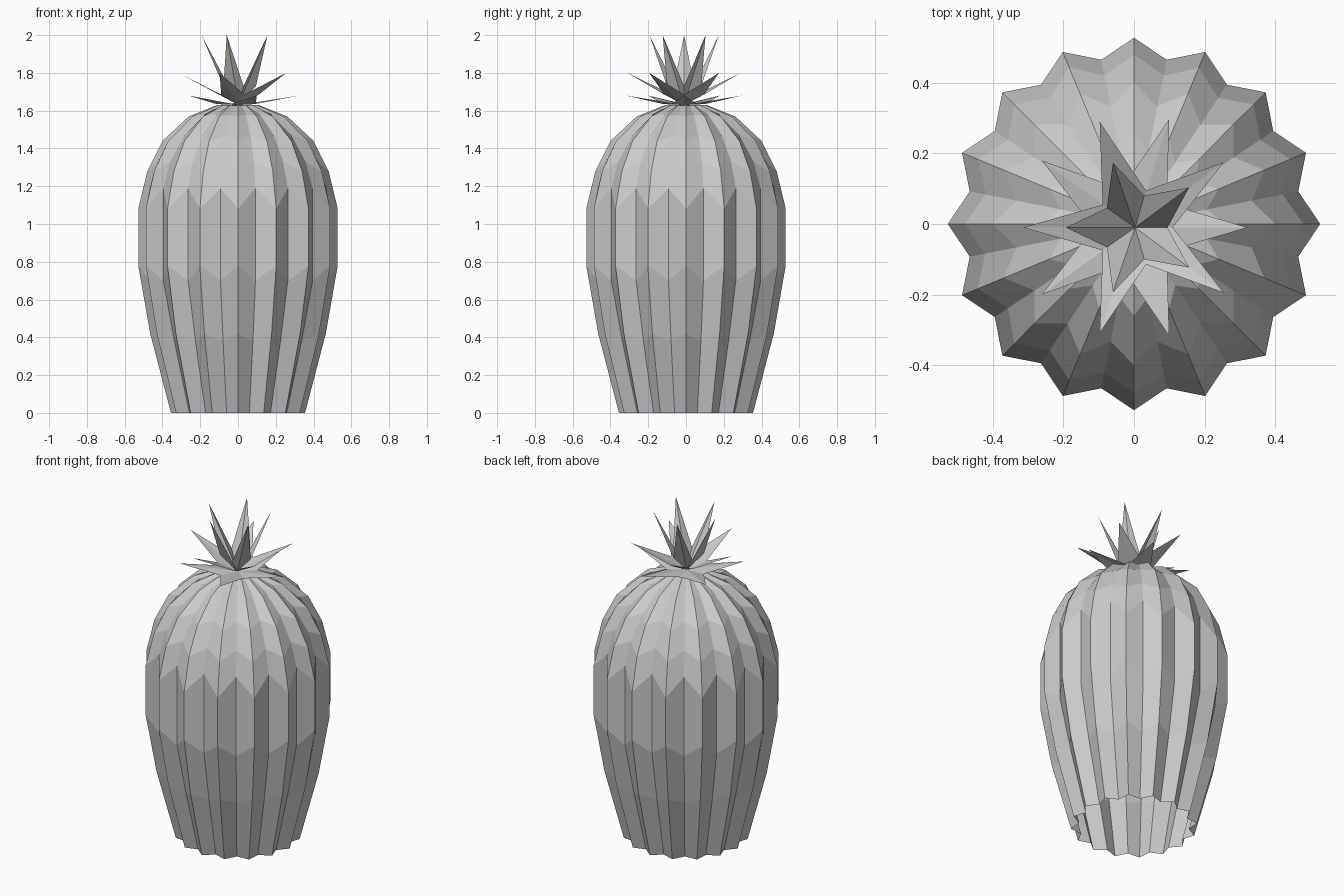
import bpy, math

if "Cube" in bpy.data.objects:
    bpy.data.objects.remove(bpy.data.objects["Cube"], do_unlink=True)

# One plain grey for everything
grey = bpy.data.materials.new("plain_grey")
colour = (0.6, 0.6, 0.6, 1)
grey.use_nodes = True
grey.diffuse_color = colour
grey.node_tree.nodes["Principled BSDF"].inputs["Base Color"].default_value = colour


def make(name, verts, faces):
    mesh = bpy.data.meshes.new(name)
    mesh.from_pydata(verts, [], faces)
    mesh.materials.append(grey)
    obj = bpy.data.objects.new(name, mesh)
    bpy.context.collection.objects.link(obj)
    return obj


def polar(radius, angle, z, y=0):
    return (radius * math.cos(angle), radius * math.sin(angle) + y, z)


# Ribbed body, open underneath: (radius, height) along the ridges and the grooves
RIBS = 16
ridge = [(0.355, 0), (0.465, 0.42), (0.528, 0.78), (0.528, 1.08),
         (0.48, 1.28), (0.4, 1.44), (0.26, 1.57), (0.11, 1.63)]
groove = [(0.31, 0), (0.405, 0.38), (0.475, 0.7), (0.475, 1.19),
          (0.43, 1.33), (0.34, 1.47), (0.21, 1.58), (0.09, 1.625)]
count = RIBS * 2
verts = []
for pair in zip(ridge, groove):
    for i in range(count):
        r, z = pair[i % 2]
        verts.append(polar(r, i * math.tau / count, z))
faces = []
for row in range(len(ridge) - 1):
    for i in range(count):
        a, b = row * count + i, row * count + (i + 1) % count
        faces.append((a, b, b + count, a + count))
top = len(verts)
verts.append((0, 0, 1.63))
faces += [(top - count + i, top - count + (i + 1) % count, top) for i in range(count)]
make("ribbed_body", verts, faces)


# Crown: three folded five-pointed stars
def star(name, tip_r, tip_z, notch_r, notch_z, turn):
    pts = [(0.003, -0.01, 1.63)]
    for i in range(10):
        r, z = (notch_r, notch_z) if i % 2 else (tip_r, tip_z)
        pts.append(polar(r, turn + i * math.pi / 5, z, -0.01))
    make(name, pts, [(0, i + 1, (i + 1) % 10 + 1) for i in range(10)])


star("upper_leaves", 0.193, 2.0, 0.095, 1.73, math.pi)
star("middle_leaves", 0.315, 1.8, 0.11, 1.685, math.pi)
star("lower_leaves", 0.323, 1.68, 0.115, 1.635, 0)
